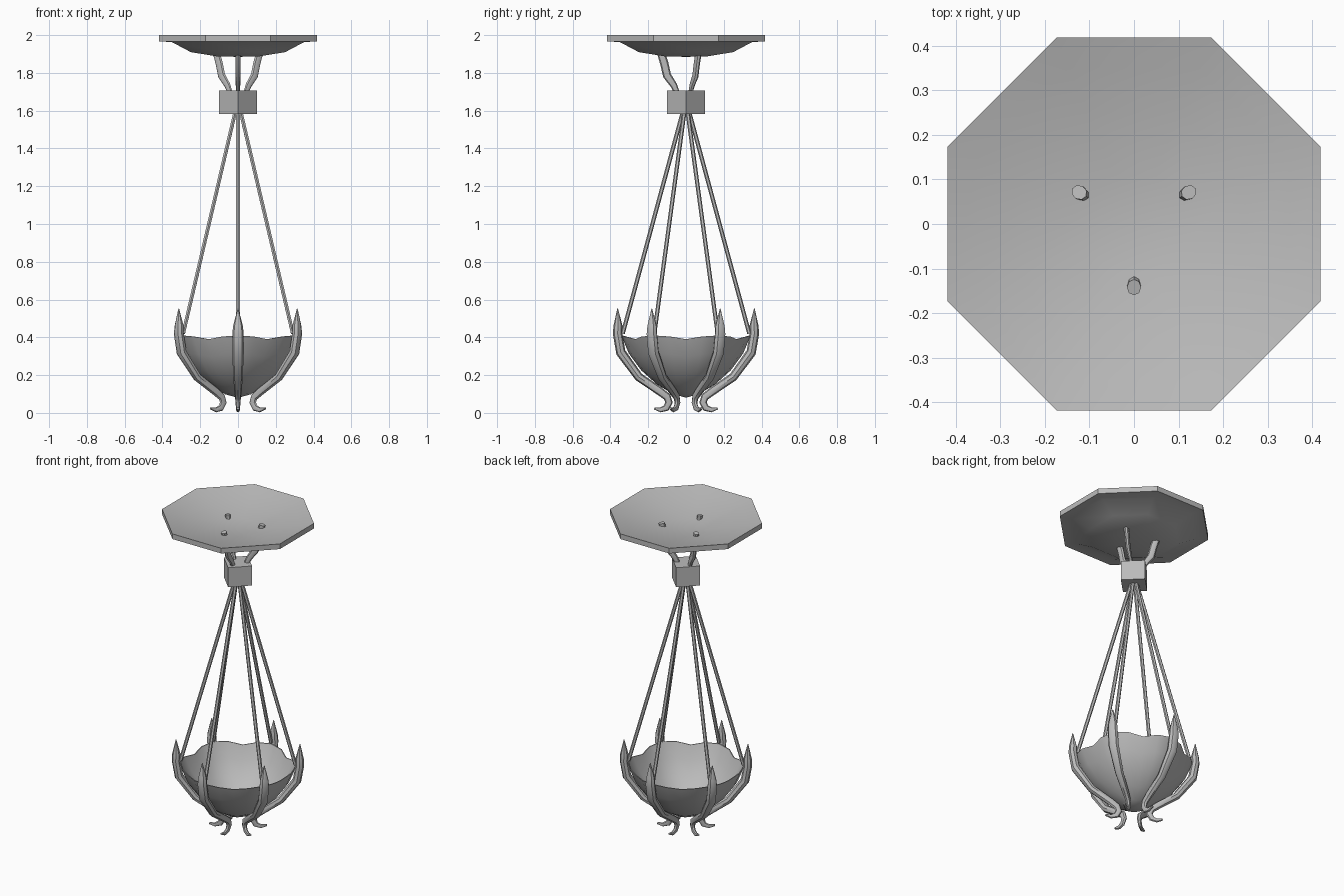
import bpy, bmesh
from math import sin, cos, pi, radians
from mathutils import Vector

cube = bpy.data.objects.get("Cube")
if cube:
    bpy.data.objects.remove(cube)

grey = bpy.data.materials.new("plain grey")
grey.use_nodes = True
grey.diffuse_color = (0.5, 0.5, 0.5, 1)
grey.node_tree.nodes["Principled BSDF"].inputs["Base Color"].default_value = (0.5, 0.5, 0.5, 1)


def finish(bm, name, angle=40):
    bmesh.ops.recalc_face_normals(bm, faces=bm.faces[:])
    mesh = bpy.data.meshes.new(name)
    bm.to_mesh(mesh)
    bm.free()
    mesh.materials.append(grey)
    obj = bpy.data.objects.new(name, mesh)
    bpy.context.collection.objects.link(obj)
    bpy.ops.object.select_all(action='DESELECT')
    bpy.context.view_layer.objects.active = obj
    obj.select_set(True)
    if angle:
        bpy.ops.object.shade_smooth_by_angle(angle=radians(angle))
    return obj


def bridge(bm, a, b):
    n = len(a)
    for i in range(n):
        bm.faces.new((a[i], a[(i + 1) % n], b[(i + 1) % n], b[i]))


def tube(name, path, turn, sides=8):
    """Sweep an oval along (radius, height, radial half, side half), turned about z."""
    bm = bmesh.new()
    out = Vector((cos(turn), sin(turn), 0))
    side = Vector((-sin(turn), cos(turn), 0))
    up = Vector((0, 0, 1))
    pts = [out * p[0] + up * p[1] for p in path]
    rings = []
    for i, p in enumerate(path):
        along = (pts[min(i + 1, len(pts) - 1)] - pts[max(i - 1, 0)]).normalized()
        across = along.cross(side)
        rings.append([bm.verts.new(pts[i] + across * p[2] * cos(2 * pi * k / sides)
                                   + side * p[3] * sin(2 * pi * k / sides))
                      for k in range(sides)])
    for a, b in zip(rings, rings[1:]):
        bridge(bm, a, b)
    bm.faces.new(rings[0])
    bm.faces.new(rings[-1])
    return finish(bm, name)


def dish(name, profile, corner):
    """Loft rings; corner(k, r, z) gives each ring's points. Ends on the axis close to a point."""
    bm = bmesh.new()
    rings = [[bm.verts.new(c) for c in corner(r, z)] if r else bm.verts.new((0, 0, z))
             for r, z in profile]
    for a, b in zip(rings, rings[1:]):
        if isinstance(a, list) and isinstance(b, list):
            bridge(bm, a, b)
        else:
            ring, tip = (a, b) if isinstance(a, list) else (b, a)
            for i in range(len(ring)):
                bm.faces.new((ring[i], ring[(i + 1) % len(ring)], tip))
    return finish(bm, name)


# Octagonal ceiling dish, r is the distance to a flat side
def octagon(r, z):
    R = r / cos(pi / 8)
    return [(R * cos(pi / 8 + k * pi / 4), R * sin(pi / 8 + k * pi / 4), z) for k in range(8)]


dish("ceiling_dish", [(0, 1.925), (0.11, 1.93), (0.25, 1.955), (0.35, 1.98), (0.418, 2.0),
                      (0.418, 1.967), (0.35, 1.963), (0.25, 1.91), (0.11, 1.887), (0, 1.885)],
     octagon)


# Six-cornered bowl with a rim that dips between the claws
def scallop(r, z):
    pts = []
    for k in range(24):
        t = pi / 6 + k * pi / 12
        sag = 1 - abs(cos(3 * (t - pi / 6)))
        s = r * (1 - 0.09 * sag)
        pts.append((s * cos(t), s * sin(t), z - 0.02 * sag * r / 0.34))
    return pts


dish("bowl", [(0, 0.09), (0.07, 0.115), (0.15, 0.165), (0.23, 0.235), (0.295, 0.32), (0.336, 0.41),
              (0.342, 0.41), (0.303, 0.315), (0.237, 0.225), (0.155, 0.152), (0.075, 0.103),
              (0, 0.08)], scallop)

# Block turned corner to the front
bm = bmesh.new()
bmesh.ops.create_cube(bm, size=1)
for v in bm.verts:
    x, y, z = v.co
    v.co = ((x - y) * 0.1, (x + y) * 0.1, 1.645 + z * 0.125)
finish(bm, "hub_block", 0)

# Three bent hooks between block and dish
hook = [(0.045, 1.69, 0.014, 0.01), (0.065, 1.735, 0.018, 0.012), (0.1, 1.785, 0.022, 0.014),
        (0.115, 1.85, 0.022, 0.014), (0.135, 1.915, 0.021, 0.015), (0.142, 1.952, 0.018, 0.016)]
for i in range(3):
    tube("hook_%d" % (i + 1), hook, -pi / 2 + i * 2 * pi / 3)

# Six rods and six claws around the bowl
rod = [(0.015, 1.6, 0.011, 0.011), (0.335, 0.42, 0.011, 0.011)]
claw = [(0.362, 0.552, 0.002, 0.002), (0.36, 0.46, 0.024, 0.026), (0.362, 0.42, 0.025, 0.03),
        (0.345, 0.32, 0.026, 0.031), (0.25, 0.19, 0.023, 0.025), (0.14, 0.115, 0.022, 0.02),
        (0.1, 0.085, 0.021, 0.016), (0.09, 0.055, 0.02, 0.013), (0.105, 0.026, 0.018, 0.011),
        (0.135, 0.016, 0.013, 0.01), (0.168, 0.024, 0.006, 0.008)]
for i in range(6):
    turn = pi / 6 + i * pi / 3
    tube("rod_%d" % (i + 1), rod, turn, 6)
    tube("claw_%d" % (i + 1), claw, turn)
